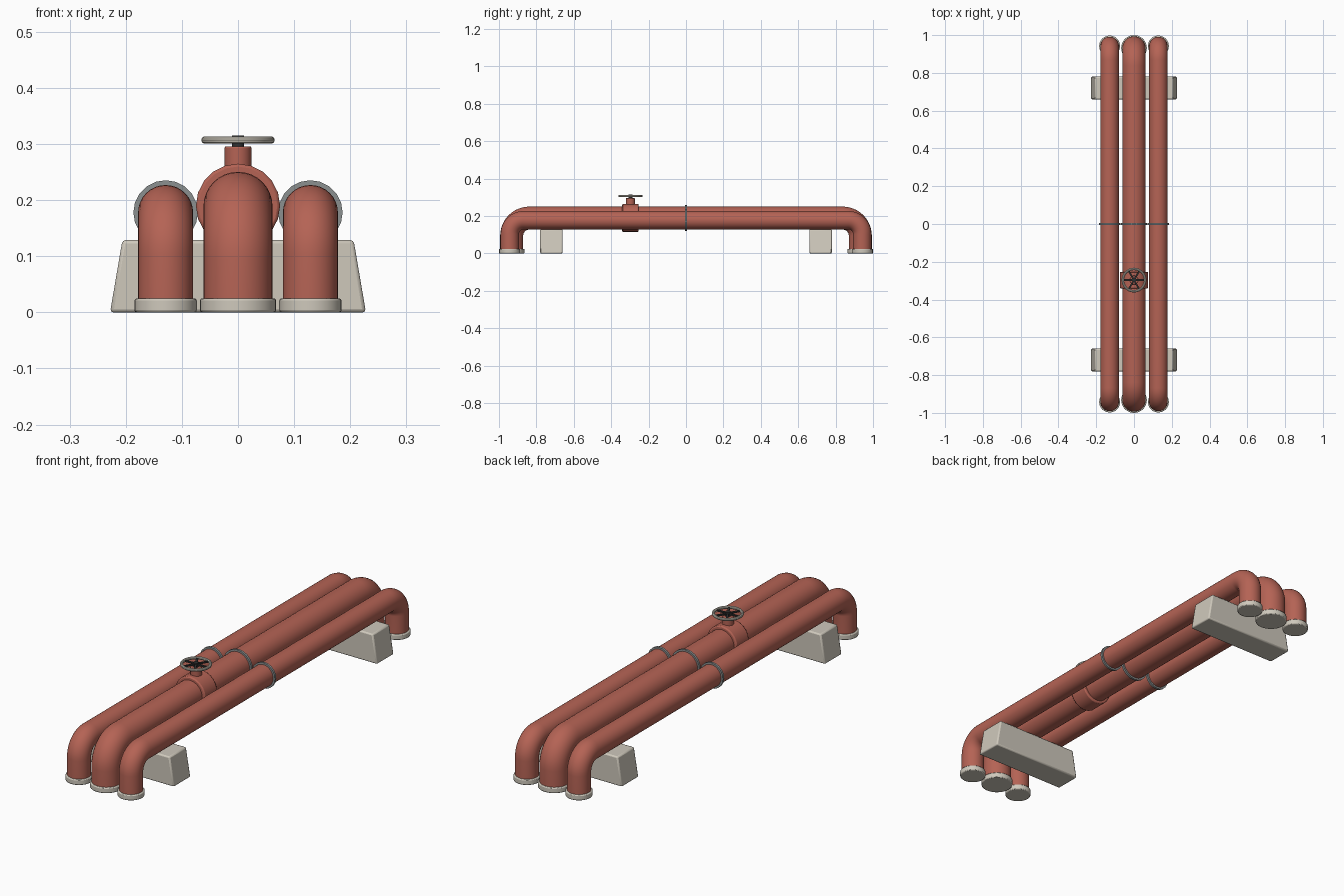
import bpy, bmesh, math
from mathutils import Matrix, Vector

if "Cube" in bpy.data.objects:
    bpy.data.objects.remove(bpy.data.objects["Cube"])


def material(name, rgb):
    m = bpy.data.materials.new(name)
    m.use_nodes = True
    m.diffuse_color = (*rgb, 1)
    m.node_tree.nodes["Principled BSDF"].inputs["Base Color"].default_value = (*rgb, 1)
    return m


RED = material("red paint", (0.46, 0.125, 0.09))
STONE = material("pale concrete", (0.62, 0.58, 0.50))
STEEL = material("grey steel", (0.26, 0.28, 0.28))
DARK = material("dark metal", (0.03, 0.03, 0.03))


def finish(name, bm, mat, bevel=0):
    bmesh.ops.recalc_face_normals(bm, faces=bm.faces)
    mesh = bpy.data.meshes.new(name)
    bm.to_mesh(mesh)
    bm.free()
    mesh.materials.append(mat)
    ob = bpy.data.objects.new(name, mesh)
    bpy.context.collection.objects.link(ob)
    if bevel:
        mod = ob.modifiers.new("bevel", "BEVEL")
        mod.width, mod.segments = bevel, 2
        mod.limit_method = "ANGLE"
    bpy.ops.object.select_all(action="DESELECT")
    ob.select_set(True)
    bpy.context.view_layer.objects.active = ob
    bpy.ops.object.shade_smooth_by_angle(angle=math.radians(35))
    return ob


def cylinder(name, centre, radius, depth, mat, axis="Z", sides=32, bevel=0):
    bm = bmesh.new()
    turn = Matrix.Rotation(math.pi / 2, 4, "X") if axis == "Y" else Matrix()
    bmesh.ops.create_cone(bm, cap_ends=True, segments=sides, radius1=radius,
                          radius2=radius, depth=depth,
                          matrix=Matrix.Translation(centre) @ turn)
    return finish(name, bm, mat, bevel)


def sweep(name, path, radius, mat, sides=32, closed=False):
    # path holds (point, side axis, normal) for each ring
    bm = bmesh.new()
    rings = []
    for p, side, normal in path:
        angles = [2 * math.pi * i / sides for i in range(sides)]
        rings.append([bm.verts.new(p + radius * (side * math.cos(a) + normal * math.sin(a)))
                      for a in angles])
    pairs = list(zip(rings, rings[1:]))
    if closed:
        pairs.append((rings[-1], rings[0]))
    else:
        bm.faces.new(rings[0])
        bm.faces.new(rings[-1])
    for a, b in pairs:
        for i in range(sides):
            j = (i + 1) % sides
            bm.faces.new((a[i], a[j], b[j], b[i]))
    return finish(name, bm, mat)


def pipe(label, x, radius, height, end, bend):
    # Upright end, quarter bend, long run, and the same mirrored at the back
    side = Vector((1, 0, 0))
    half = [(Vector((x, -end, 0.01)), side, Vector((0, -1, 0)))]
    for i in range(13):
        a = math.pi / 2 * i / 12
        n = Vector((0, -math.cos(a), math.sin(a)))
        half.append((Vector((x, bend - end, height - bend)) + n * bend, side, n))
    flip = Matrix.Diagonal((1, -1, 1))
    path = half + [(flip @ p, s, flip @ n) for p, s, n in reversed(half)]
    sweep(label + "_pipe", path, radius, RED)
    # Feet and the middle joint ring
    for place, sign in (("front", -1), ("back", 1)):
        cylinder(f"{label}_{place}_foot", (x, sign * end, 0.0125), radius + 0.0065,
                 0.025, STONE, bevel=0.004)
    cylinder(label + "_joint_ring", (x, 0, height), radius + 0.0085, 0.01, STEEL, "Y", 20)


pipe("middle", 0, 0.0615, 0.189, 0.932, 0.094)
pipe("left", 0.129, 0.049, 0.178, 0.942, 0.074)
pipe("right", -0.129, 0.049, 0.178, 0.942, 0.074)

# Tapered support blocks
for place, y in (("front", -0.72), ("back", 0.72)):
    bm = bmesh.new()
    bmesh.ops.create_cube(bm, size=1)
    for v in bm.verts:
        half_width = 0.206 if v.co.z > 0 else 0.228
        v.co = (math.copysign(half_width, v.co.x), y + v.co.y * 0.12, (v.co.z + 0.5) * 0.129)
    finish(place + "_support", bm, STONE, 0.006)

# Valve body, neck and stem
VALVE_Y = -0.297
cylinder("valve_body", (0, VALVE_Y, 0.19), 0.075, 0.088, RED, "Y", 20, 0.005)
cylinder("valve_neck", (0, VALVE_Y, 0.268), 0.024, 0.056, RED, sides=24, bevel=0.003)
cylinder("valve_stem", (0, VALVE_Y, 0.302), 0.011, 0.026, DARK, sides=16)

# Hand wheel rim and spokes
up = Vector((0, 0, 1))
hub = Vector((0, VALVE_Y, 0.307))
rim = []
for i in range(40):
    a = 2 * math.pi * i / 40
    out = Vector((math.cos(a), math.sin(a), 0))
    rim.append((hub + out * 0.059, out, up))
sweep("wheel_rim", rim, 0.0065, STONE, 10, True)
for i in range(6):
    bm = bmesh.new()
    bmesh.ops.create_cube(bm, size=1)
    bmesh.ops.scale(bm, vec=(0.054, 0.009, 0.006), verts=bm.verts)
    bmesh.ops.translate(bm, vec=(0.029, 0, 0), verts=bm.verts)
    turn = Matrix.Rotation(math.pi / 3 * i, 4, "Z")
    bmesh.ops.transform(bm, matrix=Matrix.Translation(hub) @ turn, verts=bm.verts)
    finish(f"wheel_spoke_{i + 1}", bm, DARK)
